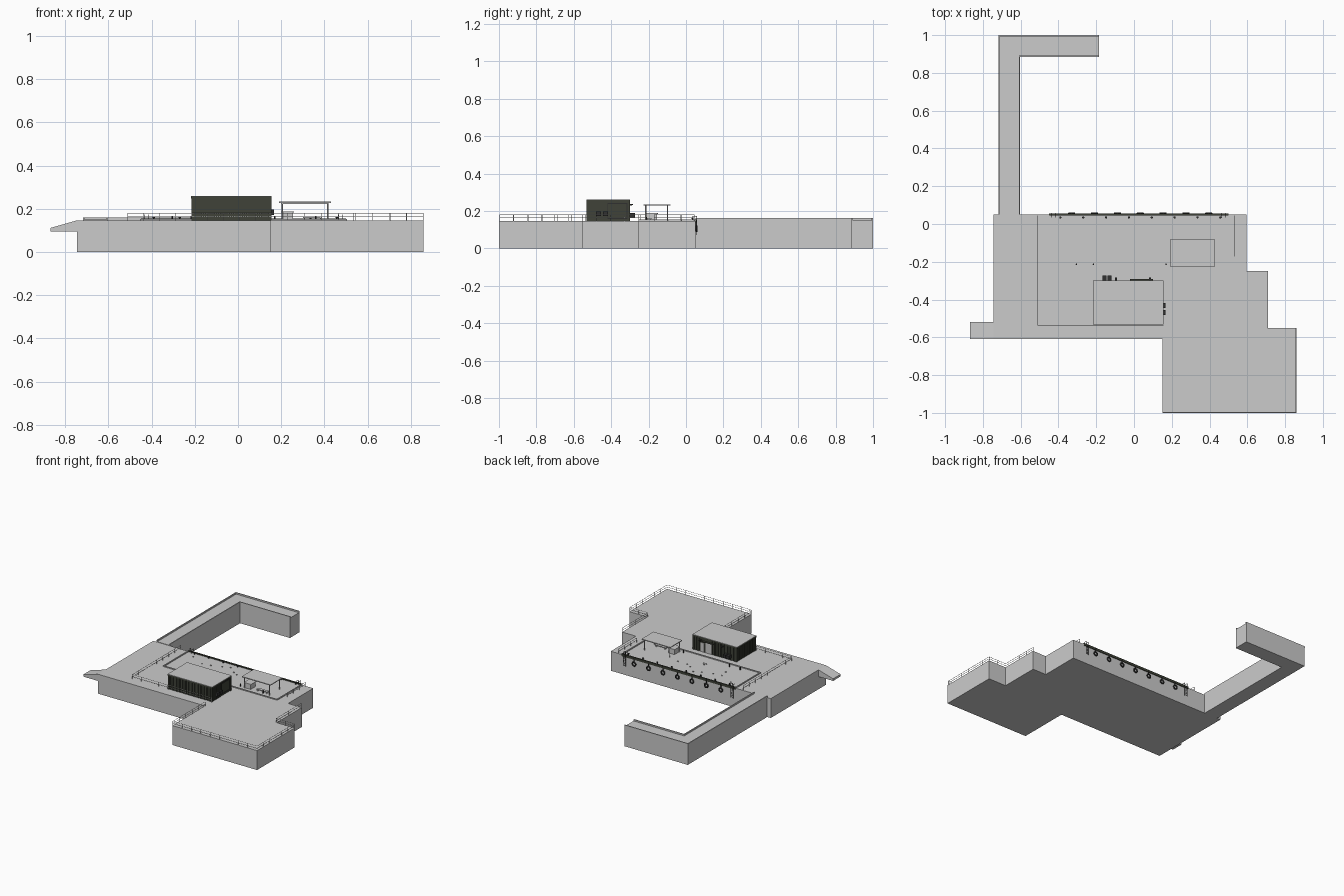
import bpy, bmesh, math, random
from mathutils import Vector, Matrix

if "Cube" in bpy.data.objects:
    bpy.data.objects.remove(bpy.data.objects["Cube"])

random.seed(3)
DECK = 0.147


def material(name, rgb):
    m = bpy.data.materials.new(name)
    m.diffuse_color = (*rgb, 1)
    m.use_nodes = True
    m.node_tree.nodes["Principled BSDF"].inputs["Base Color"].default_value = m.diffuse_color
    return m


olive = material("dark_olive", (0.05, 0.055, 0.04))
rubber = material("rubber", (0.03, 0.03, 0.03))


def finish(name, bm, mat=None):
    bmesh.ops.recalc_face_normals(bm, faces=bm.faces)
    me = bpy.data.meshes.new(name)
    bm.to_mesh(me)
    bm.free()
    ob = bpy.data.objects.new(name, me)
    bpy.context.collection.objects.link(ob)
    if mat:
        me.materials.append(mat)
    return ob


def add_box(bm, x0, x1, y0, y1, z0, z1):
    m = Matrix.Translation(((x0 + x1) / 2, (y0 + y1) / 2, (z0 + z1) / 2))
    bmesh.ops.create_cube(bm, size=1, matrix=m @ Matrix.Diagonal((x1 - x0, y1 - y0, z1 - z0, 1)))


def boxes(name, items, mat=None):
    bm = bmesh.new()
    for b in items:
        add_box(bm, *b)
    return finish(name, bm, mat)


def prism(name, pts, offset, mat=None):
    bm = bmesh.new()
    f = bm.faces.new([bm.verts.new(p) for p in pts])
    ext = bmesh.ops.extrude_face_region(bm, geom=[f])["geom"]
    bmesh.ops.translate(bm, vec=offset, verts=[v for v in ext if isinstance(v, bmesh.types.BMVert)])
    return finish(name, bm, mat)


def add_bar(bm, a, b, r=0.0013, sides=6):
    a, b = Vector(a), Vector(b)
    rot = (b - a).to_track_quat('Z', 'Y').to_matrix().to_4x4()
    bmesh.ops.create_cone(bm, cap_ends=True, segments=sides, radius1=r, radius2=r,
                          depth=(b - a).length, matrix=Matrix.Translation((a + b) / 2) @ rot)


def railing(name, path, step=0.075, h=0.032):
    bm = bmesh.new()
    for (ax, ay), (bx, by) in zip(path, path[1:]):
        n = max(1, round(math.hypot(bx - ax, by - ay) / step))
        for i in range(n + 1):
            x, y = ax + (bx - ax) * i / n, ay + (by - ay) * i / n
            add_bar(bm, (x, y, DECK), (x, y, DECK + h))
        for k in (0.5, 1):
            add_bar(bm, (ax, ay, DECK + h * k), (bx, by, DECK + h * k))
    return finish(name, bm)


# Quay platforms
boxes("back_quay", [(-0.745, 0.595, -0.25, 0.05, 0, DECK)])
prism("main_quay", [(x, y, 0) for x, y in ((-0.745, -0.25), (-0.745, -0.61), (0.15, -0.61), (0.15, -1),
                                           (0.86, -1), (0.86, -0.55), (0.71, -0.55), (0.71, -0.25))],
      (0, 0, DECK))

# Access ramp
prism("ramp", [(-0.745, -0.61, DECK), (-0.868, -0.61, 0.112), (-0.868, -0.61, 0.096), (-0.745, -0.61, 0.096)],
      (0, 0.09, 0))

# Breakwater arms with curbs along both edges
boxes("breakwater_long_arm", [(-0.715, -0.603, 0.05, 0.885, 0, 0.15)])
boxes("breakwater_short_arm", [(-0.715, -0.185, 0.885, 1, 0, 0.15)])
c = 0.007
boxes("breakwater_curbs", [
    (-0.718, -0.718 + c, 0.05, 1, 0.147, 0.161), (-0.603 - c, -0.603, 0.05, 0.885, 0.147, 0.161),
    (-0.711, -0.185, 1 - c, 1, 0.147, 0.161), (-0.603 - c, -0.185, 0.885, 0.885 + c, 0.147, 0.161)])

# Raised curb frame round the boat deck
boxes("deck_curb", [(-0.453, -0.445, -0.25, 0.05, DECK, 0.154), (0.497, 0.505, -0.25, 0.05, DECK, 0.154),
                    (-0.445, 0.497, -0.252, -0.246, DECK, 0.154)])
boxes("mooring_edge_beam", [(-0.45, 0.5, 0.045, 0.055, 0.137, 0.155)], olive)

# Railings
railing("outer_railing", [(0.153, -0.612), (0.153, -0.997), (0.857, -0.997), (0.857, -0.553),
                          (0.707, -0.553), (0.707, -0.253)])
railing("yard_railing", [(-0.51, 0.045), (-0.51, -0.535), (0.155, -0.535)])
railing("side_railing", [(0.533, 0.045), (0.533, -0.17)])

# Corrugated building: core, vertical ribs, corner posts, roof
bx0, bx1, by0, by1, bz = -0.21, 0.15, -0.527, -0.305, 0.25
boxes("building_walls", [(bx0, bx1, by0, by1, DECK, bz)], olive)
ribs = []
for i in range(36):
    x = bx0 + 0.005 + i * 0.01
    ribs.append((x - 0.0025, x + 0.0025, by0 - 0.003, by0, DECK, bz))
    if not 0 < x < 0.1:
        ribs.append((x - 0.0025, x + 0.0025, by1, by1 + 0.003, DECK, bz))
for i in range(22):
    y = by0 + 0.006 + i * 0.01
    ribs.append((bx0 - 0.003, bx0, y - 0.0025, y + 0.0025, DECK, bz))
    if y < -0.43:
        ribs.append((bx1, bx1 + 0.003, y - 0.0025, y + 0.0025, DECK, bz))
boxes("wall_ribs", ribs, olive)
boxes("corner_posts", [(x - 0.005, x + 0.005, y - 0.005, y + 0.005, DECK, bz)
                       for x in (bx0, bx1) for y in (by0, by1)], olive)
boxes("building_fascia", [(-0.217, 0.156, -0.533, -0.299, 0.248, 0.257)], olive)
boxes("building_roof", [(-0.217, 0.156, -0.533, -0.299, 0.257, 0.26)])

# Doors, shutter, wall units and lamps
boxes("back_shutter", [(0.0, 0.05, by1, by1 + 0.003, DECK, 0.225)])
boxes("back_door", [(0.06, 0.092, by1, by1 + 0.003, DECK, 0.215)])
boxes("door_awning", [(-0.02, 0.1, by1, -0.29, 0.229, 0.232)], olive)
s = 0.004
boxes("side_window_frame", [(bx1, bx1 + 0.004, -0.42, -0.42 + s, 0.16, 0.24), (bx1, bx1 + 0.004, -0.318, -0.314, 0.16, 0.24),
                            (bx1, bx1 + 0.004, -0.42, -0.314, 0.237, 0.241), (bx1, bx1 + 0.004, -0.42, -0.314, 0.158, 0.162)], rubber)
boxes("side_wall_units", [(bx1, 0.166, y, y + 0.027, 0.172, 0.197) for y in (-0.482, -0.445)], rubber)
boxes("back_wall_units", [(x, x + 0.022, by1, -0.272, 0.165, 0.19) for x in (-0.168, -0.141)], rubber)
boxes("wall_lamps", [(x - 0.005, x + 0.005, by1, -0.283, 0.232, 0.238) for x in (-0.095, 0.085)], rubber)

# Open shelter: roof, posts, booth
boxes("shelter_roof", [(0.19, 0.43, -0.226, -0.083, 0.228, 0.234)])
boxes("shelter_beams", [(0.2, 0.42, y - 0.002, y + 0.002, 0.223, 0.228) for y in (-0.215, -0.098)])
bm = bmesh.new()
for x in (0.205, 0.415):
    for y in (-0.215, -0.098):
        add_bar(bm, (x, y, DECK), (x, y, 0.228), 0.003, 8)
finish("shelter_posts", bm)
boxes("shelter_booth", [(0.205, 0.255, -0.212, -0.155, DECK, 0.184), (0.2, 0.26, -0.216, -0.151, 0.184, 0.188)])
boxes("shelter_bench", [(0.3, 0.39, -0.208, -0.185, 0.158, 0.162), (0.305, 0.31, -0.206, -0.187, DECK, 0.158),
                        (0.38, 0.385, -0.206, -0.187, DECK, 0.158)])

# Tyre fenders hanging on the mooring face
for i in range(7):
    x = -0.33 + i * 0.121
    bpy.ops.mesh.primitive_torus_add(location=(x, 0.057, 0.105), rotation=(math.pi / 2, 0, 0), major_radius=0.014,
                                     minor_radius=0.005, major_segments=20, minor_segments=8)
    tyre = bpy.context.object
    tyre.name = "tyre_fender"
    tyre.data.materials.append(rubber)
    bpy.ops.object.shade_smooth_by_angle()
    boxes("fender_strap", [(x - 0.001, x + 0.001, 0.05, 0.058, 0.119, 0.15)], rubber)

# Ladders at both ends of the mooring face
for x in (-0.425, 0.475):
    bm = bmesh.new()
    for dx in (-0.01, 0.01):
        add_bar(bm, (x + dx, 0.058, 0.07), (x + dx, 0.058, 0.172), 0.0015)
        add_bar(bm, (x + dx, 0.058, 0.172), (x + dx, 0.035, 0.172), 0.0015)
        add_bar(bm, (x + dx, 0.035, 0.172), (x + dx, 0.035, DECK), 0.0015)
    for i in range(7):
        z = 0.076 + i * 0.012
        add_bar(bm, (x - 0.01, 0.058, z), (x + 0.01, 0.058, z), 0.0012)
    finish("ladder", bm, rubber)

# Bollards along the mooring edge and short posts on the deck
bm = bmesh.new()
for i in range(8):
    x = -0.39 + i * 0.121
    add_bar(bm, (x, 0.035, DECK), (x, 0.035, 0.158), 0.004, 10)
    add_bar(bm, (x, 0.035, 0.158), (x, 0.035, 0.162), 0.006, 10)
finish("bollards", bm, rubber)
bm = bmesh.new()
for x in (-0.305, -0.215, 0.17, 0.36):
    add_bar(bm, (x, -0.213, DECK), (x, -0.213, 0.168), 0.004, 8)
finish("deck_posts", bm, rubber)

# Small loose items on the deck
boxes("deck_clutter", [(x, x + 0.008, y, y + 0.006, DECK, DECK + 0.005) for x, y in
                       [(random.uniform(-0.38, 0.12), random.uniform(-0.17, 0.02)) for _ in range(12)]])
